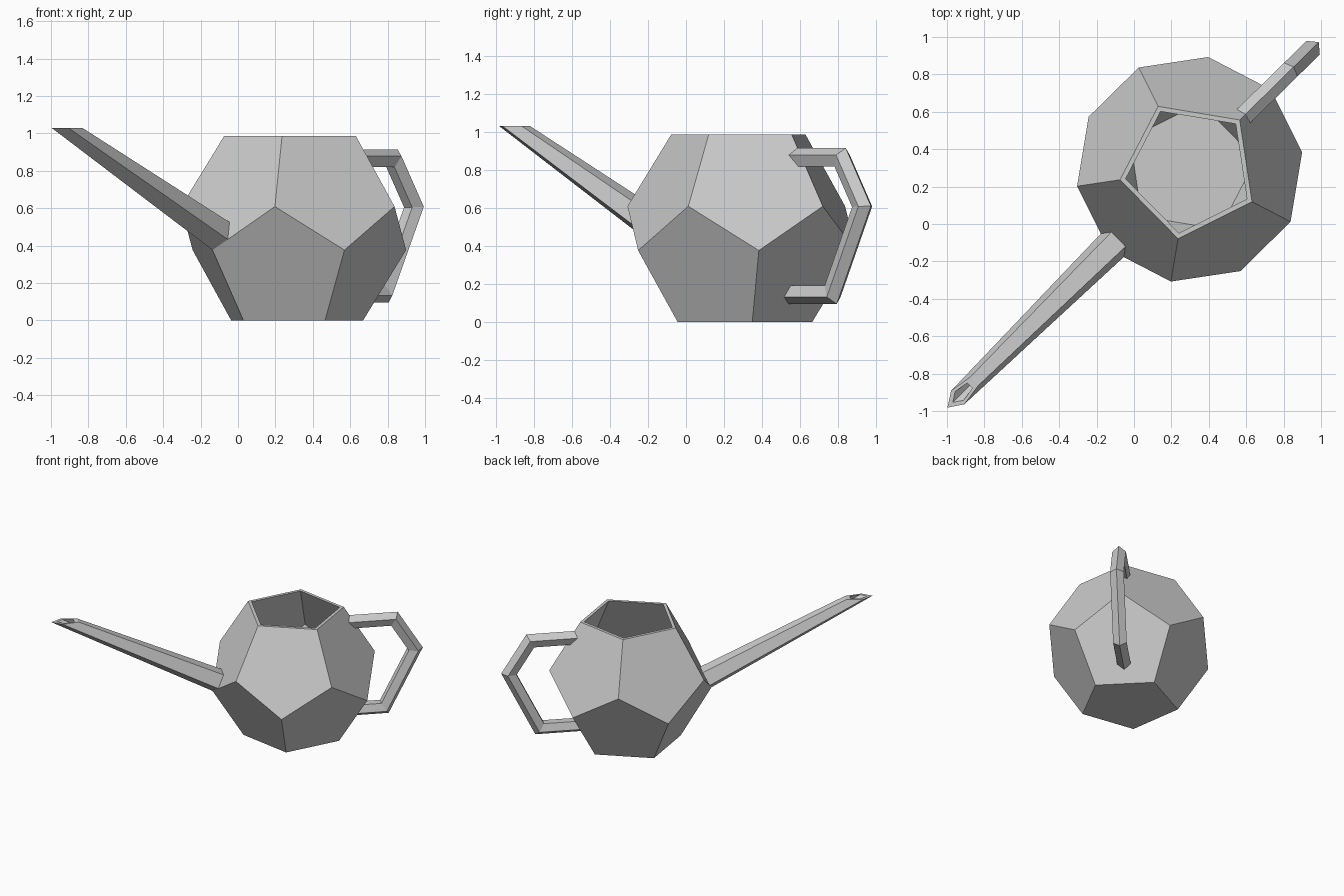
import bpy, bmesh, math
from mathutils import Vector, Matrix

if "Cube" in bpy.data.objects:
    bpy.data.objects.remove(bpy.data.objects["Cube"])

# Local frame: +x runs towards the handle, -x towards the spout, then turned into place
TURN = Matrix.Rotation(math.radians(44.55), 4, 'Z')
CX, HALF, R = 0.417, 0.4925, 0.376      # body centre, half height, rim radius
PHI = (1 + 5 ** 0.5) / 2
SPOUT = 2                               # side face that carries the spout

grey = bpy.data.materials.new("plain_grey")
grey.diffuse_color = (0.6, 0.6, 0.6, 1)
grey.use_nodes = True
grey.node_tree.nodes["Principled BSDF"].inputs["Base Color"].default_value = grey.diffuse_color


def make(name, polys):
    """Object from a list of point loops."""
    bm = bmesh.new()
    for p in polys:
        bm.faces.new([bm.verts.new(v) for v in p])
    bmesh.ops.remove_doubles(bm, verts=bm.verts, dist=1e-5)
    bmesh.ops.recalc_face_normals(bm, faces=bm.faces)
    bm.transform(TURN)
    me = bpy.data.meshes.new(name)
    bm.to_mesh(me)
    bm.free()
    me.materials.append(grey)
    ob = bpy.data.objects.new(name, me)
    bpy.context.collection.objects.link(ob)
    return ob


def loft(rings):
    return [[a[i], a[(i + 1) % len(a)], b[(i + 1) % len(a)], b[i]]
            for a, b in zip(rings, rings[1:]) for i in range(len(a))]


def ring(r, z, start):
    return [Vector((CX + r * math.cos(math.radians(start + 72 * k)),
                    r * math.sin(math.radians(start + 72 * k)), z)) for k in range(5)]


def shell(scale, rim, hole):
    """Open-topped dodecahedron with a small pentagon opening for the spout."""
    zr = HALF / (PHI ** 3) * scale
    T = ring(rim, 2 * HALF, 0)
    U = ring(R * PHI * scale, HALF + zr, 0)
    L = ring(R * PHI * scale, HALF - zr, 36)
    B = ring(R * scale, HALF - HALF * scale, 36)
    polys = [B]
    opening = None
    for k in range(5):
        n = (k + 1) % 5
        if k == SPOUT:
            # opening shares the face's lowest corner
            opening = [L[k].lerp(v, hole) for v in (L[k], U[n], T[n], T[k], U[k])]
            polys.append([T[k], T[n], U[n], *opening[1:], U[k]])
        else:
            polys.append([T[k], T[n], U[n], L[k], U[k]])
        polys.append([U[k], L[k], B[k], B[k - 1], L[k - 1]])
    return polys, T, opening


# Body: outer and inner walls joined by the rim
outer, rim_out, hole_out = shell(1.0, R, 0.245)
inner, rim_in, hole_in = shell(0.955, R * 0.92, 0.16)
make("body", outer + inner + loft([rim_out, rim_in]))


# Spout: hollow pentagonal tube with a level tip
def tip(scale):
    c, length, wide = -1.289, 0.1106, 0.053
    return [Vector((c - length * scale * math.cos(a), -wide * scale * math.sin(a), 1.03))
            for a in (-math.radians(72 * i) for i in range(5))]


def matched(a, b):
    """Keep both rings running the same way round."""
    return b if a[1].y * b[1].y > 0 else [b[0]] + b[:0:-1]


tip_out, tip_in = matched(hole_out, tip(1)), matched(hole_in, tip(0.64))
make("spout", loft([hole_out, tip_out, tip_in, hole_in]))

# Handle: pentagonal bar, ridge outwards, mitred along a bent path
path = [Vector(p) for p in ((0.81, 0.915), (1.197, 0.915), (1.386, 0.61),
                            (1.13, 0.095), (0.757, 0.095))]
section = [(0, 0), (0.037, 0.051), (0.096, 0.031), (0.096, -0.031), (0.037, -0.051)]
slant = {0: 0.3, 4: 0.5}                # ends follow the sloping body wall


def inward(a, b):
    d = (b - a).normalized()
    return Vector((d.y, -d.x))


rings = []
for i, p in enumerate(path):
    if i in slant:
        m = Vector((slant[i], -1 if i == 0 else 1))
    else:
        n1, n2 = inward(path[i - 1], p), inward(p, path[i + 1])
        m = (n1 + n2) / (1 + n1.dot(n2))
    rings.append([Vector((p.x + m.x * d, t, p.y + m.y * d)) for d, t in section])
make("handle", loft(rings) + [rings[0], rings[-1]])
